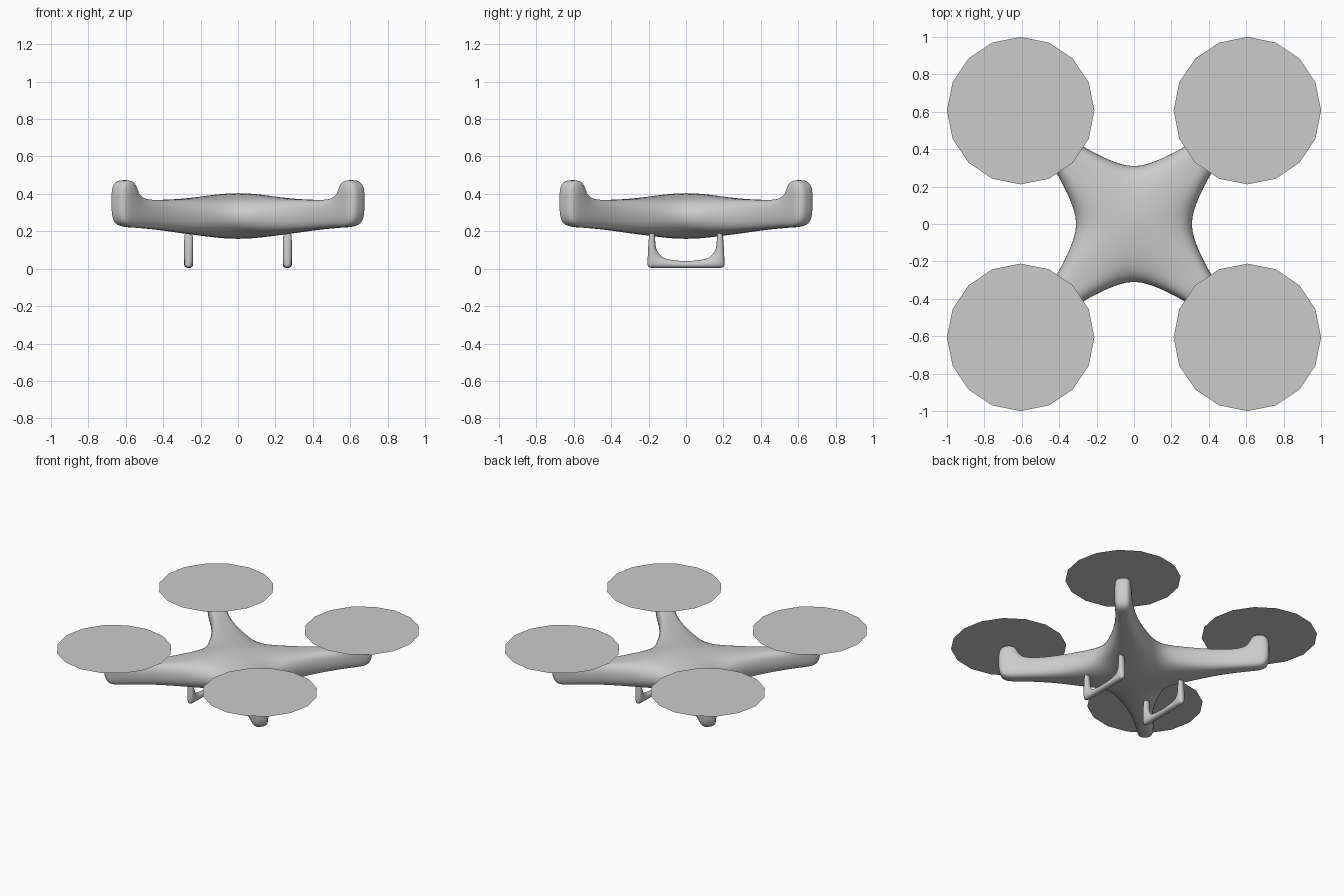
import bpy, bmesh
from math import pi, sqrt
from mathutils import Matrix

if "Cube" in bpy.data.objects:
    bpy.data.objects.remove(bpy.data.objects["Cube"])


def finish(bm, name, levels):
    bmesh.ops.remove_doubles(bm, verts=bm.verts, dist=0.0005)
    bmesh.ops.recalc_face_normals(bm, faces=bm.faces)
    for f in bm.faces:
        f.smooth = levels > 0
    mesh = bpy.data.meshes.new(name)
    bm.to_mesh(mesh)
    bm.free()
    obj = bpy.data.objects.new(name, mesh)
    bpy.context.collection.objects.link(obj)
    if levels:
        mod = obj.modifiers.new("Smooth", 'SUBSURF')
        mod.levels = mod.render_levels = levels
    return obj


# Body: one quarter of a control cage, an arm running out along the diagonal
# arm stations: distance along diagonal, half width, top z, bottom z
STATIONS = [(0.35, 0.145, 0.375, 0.185), (0.55, 0.082, 0.368, 0.205),
            (0.79, 0.06, 0.365, 0.222), (0.925, 0.06, 0.365, 0.222)]
MOTOR_TOP = 0.478
SIDE = 0.305


def add_quarter(bm, rot):
    def vert(x, y, z):
        return bm.verts.new(rot @ Matrix.Translation((x, y, z)).to_translation())

    def row(d, w, z):
        return [vert((d - l) / sqrt(2), (d + l) / sqrt(2), z) for l in (-w, 0, w)]

    def strip(a, b):
        for i in range(len(a) - 1):
            bm.faces.new((a[i], a[i + 1], b[i + 1], b[i]))

    rims = []
    for top in (True, False):
        c = vert(0, 0, 0.425 if top else 0.14)
        z = 0.362 if top else 0.2
        sx, sy = vert(SIDE, 0, z), vert(0, SIDE, z)
        rows = [row(d, w, zt if top else zb) for d, w, zt, zb in STATIONS]
        bm.faces.new((c, sx, rows[0][0], rows[0][1]))
        bm.faces.new((c, rows[0][1], rows[0][2], sy))
        for a, b in zip(rows[:3 if not top else 2], rows[1:]):
            strip(a, b)
        if top:
            # motor post rising from the arm tip
            inner, outer = rows[2], rows[3]
            loop = inner + outer[::-1] + inner[:1]
            up = [row(d, w, MOTOR_TOP) for d, w, _, _ in STATIONS[2:]]
            uploop = up[0] + up[1][::-1] + up[0][:1]
            strip(loop, uploop)
            strip(up[0], up[1])
        rims.append([sx] + [r[0] for r in rows] + [rows[3][1]]
                    + [r[2] for r in rows[::-1]] + [sy])
    strip(*rims)


bm = bmesh.new()
for k in range(4):
    add_quarter(bm, Matrix.Rotation(k * pi / 2, 3, 'Z'))
finish(bm, "body", 3)

# Landing skids: outer and inner edge of a U shape in (y, z)
HALF = [((0.197, 0.22), (0.165, 0.22)), ((0.205, 0.1), (0.163, 0.13)),
        ((0.208, 0.03), (0.155, 0.1)), ((0.209, 0.002), (0.13, 0.068)),
        ((0.18, 0.002), (0.108, 0.053)), ((0.0, 0.002), (0.0, 0.037))]
PATH = HALF + [((-o[0], o[1]), (-i[0], i[1])) for o, i in HALF[-2::-1]]
for name, x in (("left_skid", -0.264), ("right_skid", 0.264)):
    bm = bmesh.new()
    rings = []
    for (oy, oz), (iy, iz) in PATH:
        rings.append([bm.verts.new(p) for p in (
            (x - 0.026, oy, oz), (x + 0.026, oy, oz),
            (x + 0.026, iy, iz), (x - 0.026, iy, iz))])
    for a, b in zip(rings, rings[1:]):
        for i in range(4):
            j = (i + 1) % 4
            bm.faces.new((a[i], a[j], b[j], b[i]))
    bm.faces.new(rings[0])
    bm.faces.new(rings[-1])
    finish(bm, name, 2)

# Rotor discs: flat 16-sided circles
for sx in (-1, 1):
    for sy in (-1, 1):
        bm = bmesh.new()
        bmesh.ops.create_circle(bm, cap_ends=True, segments=16, radius=0.394,
                                matrix=Matrix.Translation((sx * 0.606, sy * 0.606, 0.48)))
        finish(bm, ("front" if sy < 0 else "back")
               + ("_left" if sx < 0 else "_right") + "_rotor_disc", 0)
